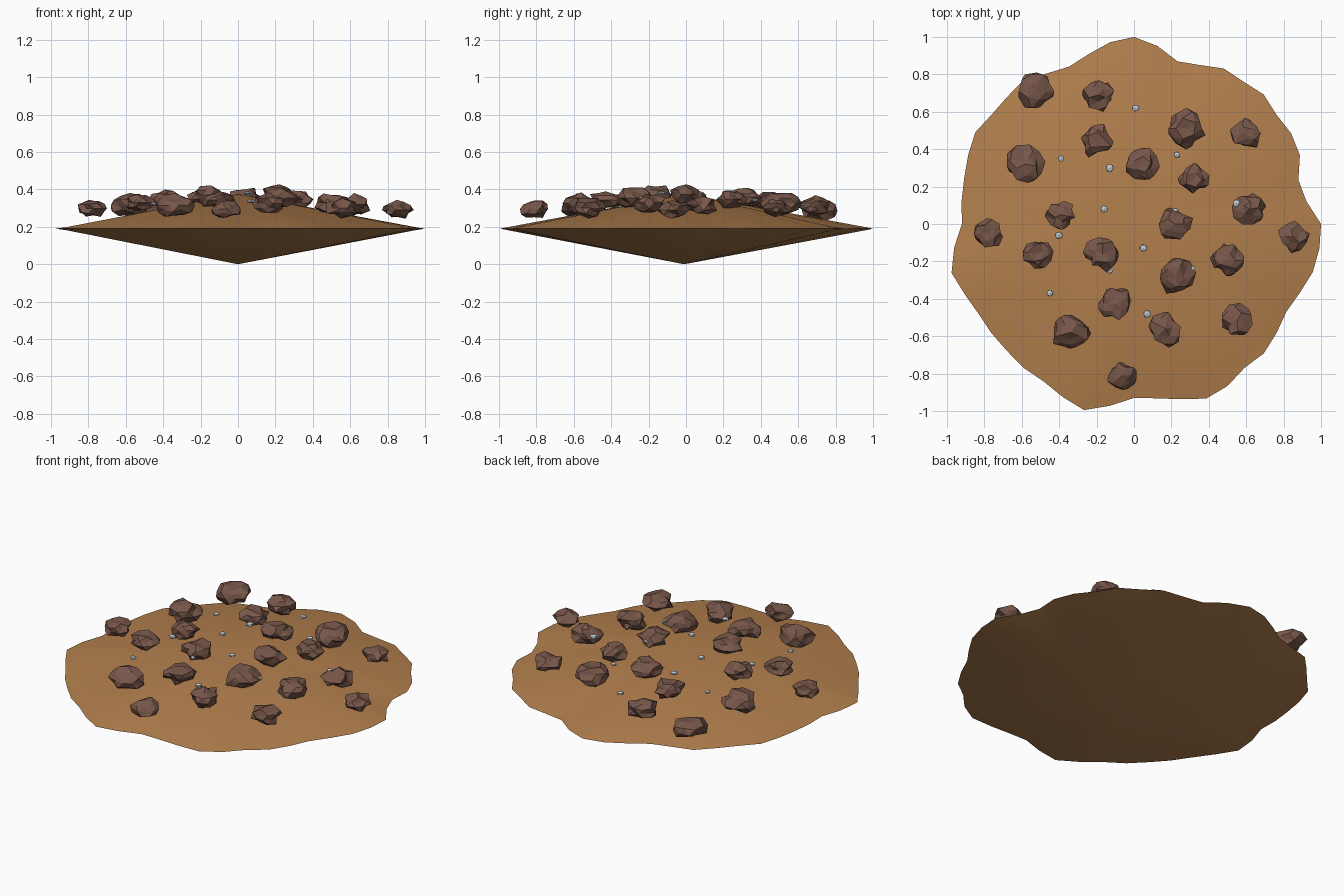
import bpy, bmesh, math, random
from mathutils import Vector

random.seed(4)
cube = bpy.data.objects.get("Cube")
if cube:
    bpy.data.objects.remove(cube, do_unlink=True)


def make_material(name, colour):
    material = bpy.data.materials.new(name)
    material.use_nodes = True
    rgba = (*colour, 1)
    material.diffuse_color = rgba
    material.node_tree.nodes["Principled BSDF"].inputs["Base Color"].default_value = rgba
    return material


def make_object(name, bm, material):
    bmesh.ops.recalc_face_normals(bm, faces=bm.faces)
    mesh = bpy.data.meshes.new(name)
    bm.to_mesh(mesh)
    bm.free()
    mesh.materials.append(material)
    obj = bpy.data.objects.new(name, mesh)
    bpy.context.collection.objects.link(obj)
    return obj


dirt = make_material("tan dirt", (0.45, 0.215, 0.075))
stone = make_material("brown stone", (0.185, 0.094, 0.068))
crystal = make_material("pale grey crystal", (0.52, 0.60, 0.64))

# Wavy outline of the mound: radius in percent, counter-clockwise from +x
OUTLINE = (
    100, 93, 91, 96, 97, 96, 98, 96, 96, 92, 90, 96,
    100, 98, 94, 91, 93, 97, 96, 96, 98, 96, 94, 93,
    92, 97, 101, 98, 96, 96, 96, 97, 97, 100, 103, 98,
    93, 94, 97, 101, 100, 97, 98, 96, 94, 96, 99, 100,
)
RIM_HEIGHT = 0.19
PEAK_HEIGHT = 0.375


def make_mound():
    bm = bmesh.new()
    count = len(OUTLINE)

    def ring(scale, height, wobble):
        verts = []
        for i, percent in enumerate(OUTLINE):
            angle = math.tau * i / count
            radius = percent / 100 * (scale + wobble * math.sin(angle * 9))
            verts.append(bm.verts.new((radius * math.cos(angle), radius * math.sin(angle), height)))
        return verts

    peak = bm.verts.new((0, 0, PEAK_HEIGHT))
    base = bm.verts.new((0, -0.01, 0))
    upper = ring(0.95, RIM_HEIGHT + 0.008, 0.012)
    rim = ring(1, RIM_HEIGHT, 0)
    lower = ring(0.95, RIM_HEIGHT - 0.008, 0.012)
    for i in range(count):
        j = (i + 1) % count
        bm.faces.new((peak, upper[i], upper[j]))
        bm.faces.new((upper[i], rim[i], rim[j], upper[j]))
        bm.faces.new((rim[i], lower[i], lower[j], rim[j]))
        bm.faces.new((lower[i], base, lower[j]))
    return make_object("dirt_mound", bm, dirt)


mound = make_mound()
bpy.ops.object.select_all(action="DESELECT")
mound.select_set(True)
bpy.context.view_layer.objects.active = mound
bpy.ops.object.shade_smooth_by_angle(angle=math.radians(20))


def hover_height(x, y):
    """Height of scattered pieces, falling off with the slope of the mound."""
    return 0.40 - 0.13 * math.hypot(x, y)


def make_chunk(name, x, y, size, squash, roughness, detail, material):
    """A faceted, jagged lump made from a roughened icosphere."""
    bm = bmesh.new()
    bmesh.ops.create_icosphere(bm, subdivisions=detail, radius=1)
    for vert in bm.verts:
        vert.co *= size * random.uniform(1 - roughness, 1 + roughness / 2)
        vert.co.z *= squash
    obj = make_object(name, bm, material)
    obj.location = Vector((x, y, hover_height(x, y)))
    obj.rotation_euler.z = random.uniform(0, math.tau)
    return obj


# Rocks: x, y, radius
ROCKS = (
    (-0.52, 0.71, 0.10), (-0.19, 0.69, 0.09), (-0.2, 0.45, 0.09), (-0.58, 0.32, 0.1),
    (-0.39, 0.05, 0.08), (-0.78, -0.05, 0.08), (-0.52, -0.16, 0.08), (-0.17, -0.16, 0.09),
    (0.04, 0.32, 0.09), (0.28, 0.51, 0.1), (0.32, 0.24, 0.08), (0.6, 0.48, 0.08),
    (0.62, 0.08, 0.09), (0.22, 0, 0.09), (0.85, -0.07, 0.08), (0.5, -0.19, 0.09),
    (0.22, -0.28, 0.1), (-0.1, -0.43, 0.09), (-0.34, -0.58, 0.1), (0.17, -0.56, 0.09),
    (0.55, -0.52, 0.09), (-0.06, -0.81, 0.08),
)
for number, (x, y, size) in enumerate(ROCKS, 1):
    make_chunk(f"rock_{number}", x, y, size, 0.6, 0.32, 2, stone)

# Small crystal chips: x, y
CHIPS = (
    (0.01, 0.62), (-0.39, 0.35), (-0.13, 0.3), (-0.16, 0.08), (0.23, 0.37),
    (0.22, 0.07), (0.55, 0.11), (-0.4, -0.06), (0.05, -0.13), (-0.13, -0.25),
    (0.31, -0.24), (-0.45, -0.37), (0.07, -0.48),
)
for number, (x, y) in enumerate(CHIPS, 1):
    make_chunk(f"crystal_chip_{number}", x, y, random.uniform(0.018, 0.026), 0.5, 0.15, 1, crystal)
